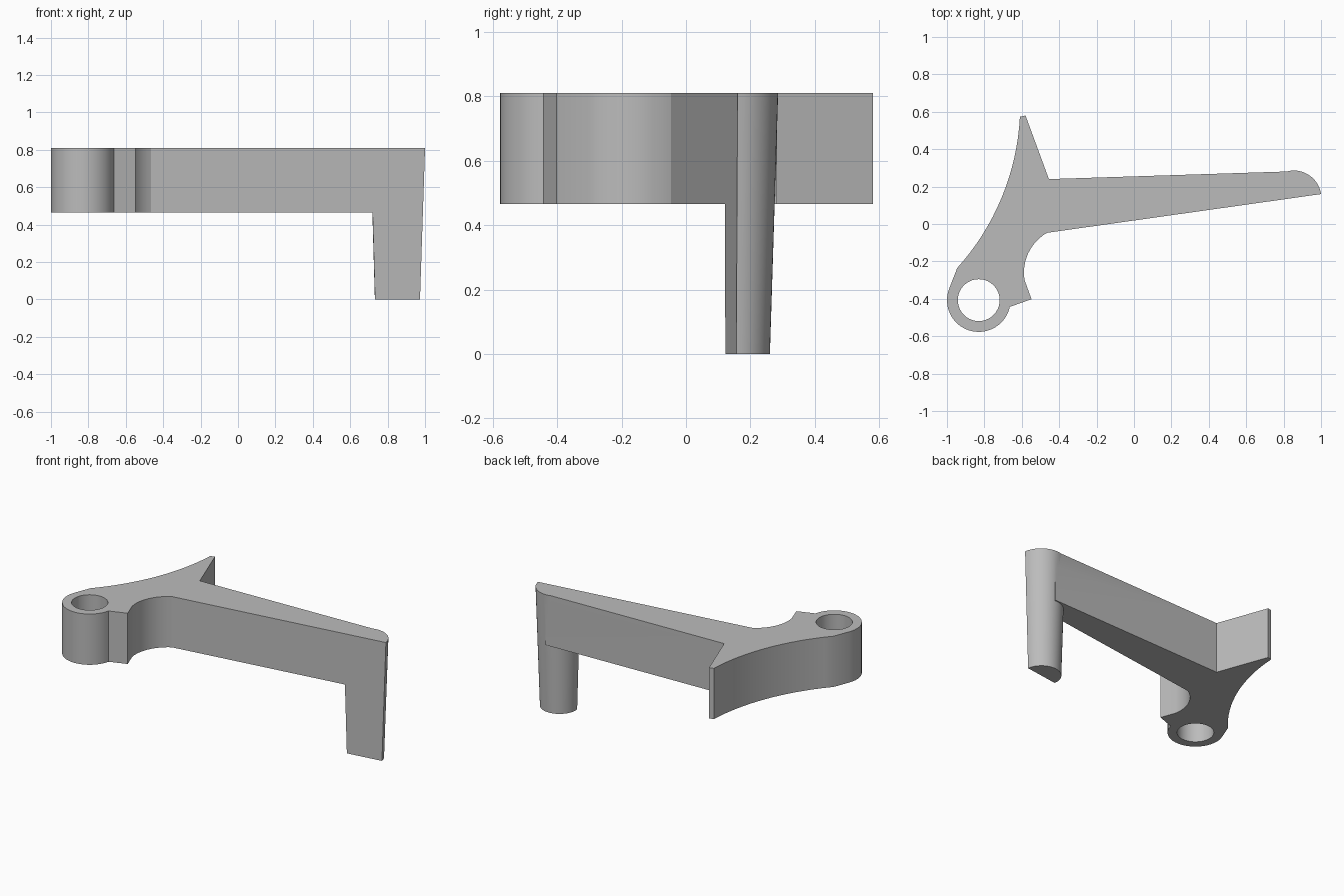
import bpy
import bmesh
from math import atan2, cos, sin, pi, tau
from mathutils import Vector

if "Cube" in bpy.data.objects:
    bpy.data.objects.remove(bpy.data.objects["Cube"], do_unlink=True)

TOP, UNDERSIDE = 0.81, 0.465

grey = bpy.data.materials.new("plain grey")
grey.use_nodes = True
grey.diffuse_color = (0.5, 0.5, 0.5, 1)
grey.node_tree.nodes["Principled BSDF"].inputs["Base Color"].default_value = (0.5, 0.5, 0.5, 1)


def arc(a, mid, b, steps):
    """Points of the circular arc from a through mid to b."""
    a, mid, b = Vector(a), Vector(mid), Vector(b)
    u, v = mid - a, b - a
    d = 2 * u.cross(v)
    centre = a + Vector((v.y * u.length_squared - u.y * v.length_squared,
                         u.x * v.length_squared - v.x * u.length_squared)) / d
    start = atan2(*(a - centre).yx)
    sweep = (atan2(*(b - centre).yx) - start) % tau
    if d < 0:
        sweep -= tau
    r = (a - centre).length
    return [centre + r * Vector((cos(start + sweep * i / steps), sin(start + sweep * i / steps)))
            for i in range(steps + 1)]


def loft(name, lower, upper, z0, z1):
    """Solid between two outlines with equal point counts."""
    bm = bmesh.new()
    low = [bm.verts.new((p[0], p[1], z0)) for p in lower]
    high = [bm.verts.new((p[0], p[1], z1)) for p in upper]
    bm.faces.new(low)
    bm.faces.new(high)
    for i in range(len(low)):
        j = (i + 1) % len(low)
        bm.faces.new((low[i], low[j], high[j], high[i]))
    bmesh.ops.recalc_face_normals(bm, faces=bm.faces)
    mesh = bpy.data.meshes.new(name)
    bm.to_mesh(mesh)
    bm.free()
    obj = bpy.data.objects.new(name, mesh)
    bpy.context.collection.objects.link(obj)
    mesh.materials.append(grey)
    return obj


def front_y(x):
    """Slanted front plane shared by the arm and the leg."""
    return 0.16 + 0.1413 * (x - 1)


def half_disc(x0, x1):
    """Flat front, round back."""
    a, b = Vector((x0, front_y(x0))), Vector((x1, front_y(x1)))
    half = (b - a) / 2
    return arc(b, (a + b) / 2 + Vector((-half.y, half.x)), a, 24)


# Arm with spike, hook and ring boss
outline = [(-0.61, 0.573), (-0.58, 0.58), (-0.455, 0.24),
           (0.86, 0.282), (0.86, 0.2), (0.76, 0.15), (0.76, front_y(0.76))]
outline += arc((-0.465, front_y(-0.465)), (-0.56, -0.145), (-0.585, -0.3), 12)
outline += [(-0.548, -0.402)]
outline += arc((-0.664, -0.443), (-0.83, -0.577), (-0.988, -0.345), 24)
outline += arc((-0.945, -0.235), (-0.708, 0.14), (-0.61, 0.573), 16)[:-1]
bracket = loft("bracket", outline, outline, UNDERSIDE, TOP)

# Tapered half-round leg
leg = loft("leg", half_disc(0.733, 0.973), half_disc(0.71, 1.0), 0, TOP)

# Round hole through the boss
circle = [(-0.83 + 0.112 * cos(tau * i / 40), -0.407 + 0.112 * sin(tau * i / 40)) for i in range(40)]
hole = loft("hole_cutter", circle, circle, UNDERSIDE - 0.1, TOP + 0.1)

# Join the leg and cut the hole
bpy.ops.object.select_all(action="DESELECT")
bpy.context.view_layer.objects.active = bracket
bracket.select_set(True)
for tool, operation in ((leg, "UNION"), (hole, "DIFFERENCE")):
    mod = bracket.modifiers.new(tool.name, "BOOLEAN")
    mod.object, mod.operation, mod.solver = tool, operation, "EXACT"
    bpy.ops.object.modifier_apply(modifier=mod.name)
    bpy.data.objects.remove(tool, do_unlink=True)

bpy.ops.object.shade_smooth_by_angle(angle=pi / 9)
